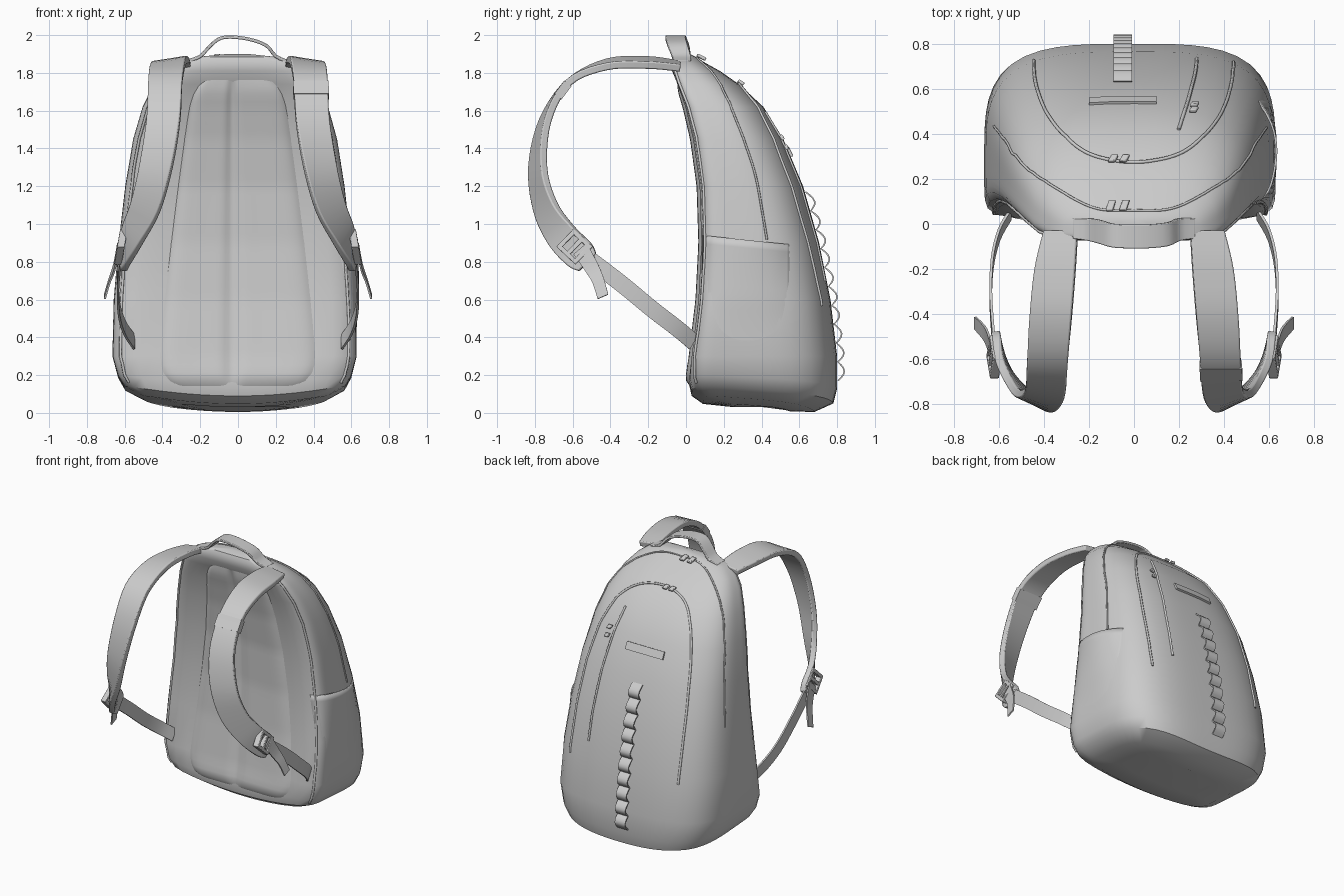
import bpy, bmesh, math
from mathutils import Vector
from mathutils.bvhtree import BVHTree

if "Cube" in bpy.data.objects:
    bpy.data.objects.remove(bpy.data.objects["Cube"])


def finish(name, bm, mirror=False, bevel=0, angle=40):
    bmesh.ops.recalc_face_normals(bm, faces=bm.faces)
    me = bpy.data.meshes.new(name)
    bm.to_mesh(me)
    bm.free()
    ob = bpy.data.objects.new(name, me)
    bpy.context.collection.objects.link(ob)
    bpy.ops.object.select_all(action='DESELECT')
    ob.select_set(True)
    bpy.context.view_layer.objects.active = ob
    bpy.ops.object.shade_smooth_by_angle(angle=math.radians(angle))
    if bevel:
        b = ob.modifiers.new("Bevel", 'BEVEL')
        b.width, b.segments = bevel, 2
    if mirror:
        ob.modifiers.new("Mirror", 'MIRROR')
    return ob


def smooth_path(rows, sub):
    # Catmull-Rom through rows of any dimension
    out = []
    for i in range(len(rows) - 1):
        p = [rows[max(0, min(len(rows) - 1, i + k))] for k in (-1, 0, 1, 2)]
        for s in range(sub):
            t = s / sub
            out.append([0.5 * (2 * b + (c - a) * t + (2 * a - 5 * b + 4 * c - d) * t * t
                               + (3 * b - a - 3 * c + d) * t ** 3) for a, b, c, d in zip(*p)])
    return out + [list(rows[-1])]


def loft(bm, rings):
    vs = [[bm.verts.new(p) for p in r] for r in rings]
    n = len(vs[0])
    for a, b in zip(vs, vs[1:]):
        for j in range(n):
            bm.faces.new((a[j], a[(j + 1) % n], b[(j + 1) % n], b[j]))
    bm.faces.new(vs[0][::-1])
    bm.faces.new(vs[-1])


def sheet(bm, nu, nv, point):
    # open grid surface from point(u, v)
    g = [[bm.verts.new(point(i / nu, j / nv)) for i in range(nu + 1)] for j in range(nv + 1)]
    for a, b in zip(g, g[1:]):
        for i in range(nu):
            bm.faces.new((a[i], a[i + 1], b[i + 1], b[i]))


def ribbon(name, rows, thick, sub=4, mirror=False, bevel=0):
    # rows: centre xyz followed by half-width vector xyz
    pts = smooth_path(rows, sub)
    rings = []
    for i, p in enumerate(pts):
        c, w = Vector(p[:3]), Vector(p[3:])
        t = Vector(pts[min(i + 1, len(pts) - 1)][:3]) - Vector(pts[max(i - 1, 0)][:3])
        n = t.cross(w).normalized() * thick / 2
        rings.append([c - w - n, c + w - n, c + w + n, c - w + n])
    bm = bmesh.new()
    loft(bm, rings)
    return finish(name, bm, mirror, bevel)


# Main body: rounded sections lofted upward (z, half width, front y, rear y)
SECTIONS = [(0.0, .30, .25, .55), (.005, .50, .09, .68), (.05, .60, .03, .78), (.13, .635, .015, .80),
            (.3, .665, .015, .80), (.6, .658, .05, .765), (.9, .632, .065, .705), (1.2, .597, .055, .62),
            (1.45, .555, .02, .515), (1.62, .505, -.02, .41), (1.74, .445, -.06, .28), (1.81, .385, -.075, .18),
            (1.86, .31, -.075, .09), (1.885, .21, -.065, .05), (1.9, .06, -.02, .02)]
RIGHT = .945  # the right side is slightly slimmer under its pocket
rings = []
for z, w, yf, yr in SECTIONS:
    ym = yf + .35 * (yr - yf)
    k = min(1, max(0, (z - .3) / 1.2))
    ring = []
    for i in range(64):
        a = 2 * math.pi * i / 64
        c, s = math.cos(a), math.sin(a)
        n = 3.5 - .8 * k if s > 0 else 8 - 3 * k
        r = (abs(c) ** n + abs(s) ** n) ** (-1 / n)
        x, v = w * c * r, s * r
        y = ym + v * ((yr - ym) if v > 0 else (ym - yf))
        if v < 0 and .2 < z < 1.8:
            y += .03 * (1 - (x / w) ** 2) * abs(v) ** 8
        fade = max(0, 1 - z / .3)
        z2 = z + fade * (.08 * (x / .65) ** 2 + .05 * max(0, 1 - y / .65))
        ring.append(Vector((x * (RIGHT if x > 0 else 1), y, z2)))
    rings.append(ring)
bm = bmesh.new()
loft(bm, rings)
bm.normal_update()
tree = BVHTree.FromBMesh(bm)
finish("main_body", bm)


def snap(p, off=0.0):
    loc, nor, _, _ = tree.find_nearest(Vector(p))
    return loc + nor * off


def cast(o, d):
    hit = tree.ray_cast(Vector(o), Vector(d))[0]
    return hit if hit else tree.find_nearest(Vector(o))[0]


def piping(name, pts, radius, sub=10):
    cu = bpy.data.curves.new(name, 'CURVE')
    cu.dimensions = '3D'
    cu.bevel_depth, cu.bevel_resolution = radius, 1
    cu.use_fill_caps = True
    path = smooth_path(pts, sub)
    sp = cu.splines.new('POLY')
    sp.points.add(len(path) - 1)
    for q, p in zip(sp.points, path):
        q.co = (*snap(p, .002), 1)
    bpy.context.collection.objects.link(bpy.data.objects.new(name, cu))


def both_sides(half):
    # half starts on the centre line; returns the full left-to-right arch
    return [(-x, y, z) for x, y, z in half[:0:-1]] + half


# Seams and zippers following the surface
piping("main_zipper", both_sides([(0, .06, 1.88), (.2, .08, 1.86), (.4, .19, 1.7), (.5, .30, 1.45),
                                  (.55, .37, 1.25), (.6, .43, .92)]), .006)
piping("pocket_seam", both_sides([(0, .27, 1.74), (.22, .32, 1.69), (.36, .45, 1.48), (.43, .6, 1.1),
                                  (.45, .74, .57)]), .008)
piping("side_slit_zipper", [(.2, .43, 1.6), (.24, .55, 1.35), (.27, .66, 1.0), (.28, .74, .7)], .008)
edge = [(w * .97, yf, z) for z, w, yf, yr in SECTIONS[3:13]]
piping("panel_edge_right", [(x * RIGHT, y, z) for x, y, z in edge], .008)
piping("panel_edge_left", [(-x, y, z) for x, y, z in edge], .008)


# Padded back panel with a centre groove
def pad_point(u, v):
    u = 2 * u - 1
    half = (.43 - .19 * v ** 1.3) * (1 - .3 * abs(2 * v - 1) ** 16)
    p = cast((u * half - .03 * (1 - u * u), -1, .13 + 1.64 * v), (0, 1, 0))
    h = (1 - u ** 10) * (1 - (2 * v - 1) ** 24) * (1 - .6 * math.exp(-(u / .1) ** 2))
    return p + Vector((0, .005 - .03 * h, 0))


bm = bmesh.new()
sheet(bm, 40, 40, pad_point)
finish("back_pad", bm, angle=80)


# Side bottle pocket, blending into the body and flaring at its opening
def pocket_point(u, v):
    p = cast((1, .09 + .47 * u, .25 + (.69 - .05 * u) * v), (-1, 0, 0))
    p.x += -.009 + .045 * v ** 1.5 * math.sin(math.pi * u)
    return p


bm = bmesh.new()
sheet(bm, 16, 16, pocket_point)
sol = finish("side_pocket", bm, angle=80).modifiers.new("Solidify", 'SOLIDIFY')
sol.thickness, sol.offset = .01, 0

# Shoulder straps twisting from flat at the top to sideways at the buckle
STRAP = [(.325, -.03, 1.835, .075, 0, -.01), (.35, -.2, 1.855, .09, 0, -.015), (.37, -.42, 1.845, .093, 0, -.012),
         (.385, -.62, 1.75, .09, 0, 0), (.395, -.745, 1.55, .088, .015, 0), (.435, -.785, 1.3, .085, .035, 0),
         (.49, -.745, 1.09, .07, .05, .025), (.56, -.66, .94, .04, .06, .05), (.60, -.565, .84, .01, .06, .06),
         (.61, -.52, .795, .005, .045, .045)]
ribbon("shoulder_strap", STRAP, .04, 5, True, .01)
ribbon("strap_band", [(.385, -.625, 1.745, .094, 0, 0), (.388, -.68, 1.675, .094, .003, 0)], .048, 2)

# Lower webbing and its loose tail
ribbon("lower_webbing", [(.62, -.55, .84, 0, .03, .035), (.635, -.35, .69, 0, .028, .035),
                         (.63, -.18, .55, 0, .026, .036), (.60, -.05, .45, 0, .024, .037),
                         (.55, .04, .375, 0, .022, .038)], .012, 4, True)
ribbon("webbing_tail", [(.635, -.56, .87, 0, .035, .03), (.655, -.5, .77, 0, .033, .02),
                        (.68, -.465, .70, 0, .03, .012), (.705, -.44, .615, 0, .028, .012)], .01, 3, True)

# Ladder buckle, tilted slightly inward: two side rails and three cross bars
d, e, mid = Vector((.12, .72, -.68)), Vector((-.12, .69, .71)), Vector((.618, -.59, .88))
bm = bmesh.new()
bars = [(0, s * .055, .07, .012) for s in (-1, 1)] + [(s * .058, 0, .012, .06) for s in (-1, 0, 1)]
for a, b, la, lb in bars:
    c = mid + d * a + e * b
    loft(bm, [[c + Vector((h, 0, 0)) + d * la * i + e * lb * j
               for i, j in ((-1, -1), (1, -1), (1, 1), (-1, 1))] for h in (-.018, .022)])
finish("buckle", bm, True, .004)

# Carry handle over the top
ribbon("carry_handle", [(x, y, z, 0, hw, 0) for x, y, z, hw in
                        ((-.27, -.02, 1.862, .045), (-.2, -.025, 1.888, .05), (-.15, -.035, 1.94, .053),
                         (-.1, -.05, 1.98, .053), (-.04, -.055, 1.99, .053), (.06, -.055, 1.978, .053),
                         (.15, -.045, 1.945, .053), (.2, -.025, 1.888, .05), (.27, -.02, 1.858, .045))],
       .018, 3, bevel=.004)

# Webbing chain of ten loops down the rear
chain = []
for i in range(61):
    z = 1.17 - i / 60
    y = cast((-.05, 2, z), (0, -1, 0)).y
    chain.append((-.05, y + .004 + .034 * abs(math.sin(math.pi * i / 6)), z, .042, 0, 0))
ribbon("loop_chain", chain, .008, 1)

# Blank rear tag and zipper pulls
ribbon("rear_tag", [(*snap((x, .545, 1.38), .006), 0, -.012, .025) for x in (-.2, -.1, 0, .1)], .014, 1)
PULLS = [("main", -.11, .05, 1.88, .045), ("main", -.05, .05, 1.88, .045), ("pocket", -.10, .27, 1.75, .03),
         ("pocket", -.05, .27, 1.75, .03), ("slit", .26, .5, 1.47, .03), ("slit", .265, .53, 1.42, .03)]
for i, (kind, x, y, z, length) in enumerate(PULLS):
    a, b = snap((x, y, z), .014), snap((x + .015, y + length, z - length * .6), .018)
    ribbon(f"{kind}_zip_pull_{i}", [(*a, .016, 0, 0), (*b, .016, 0, 0)], .018, 2, bevel=.005)
